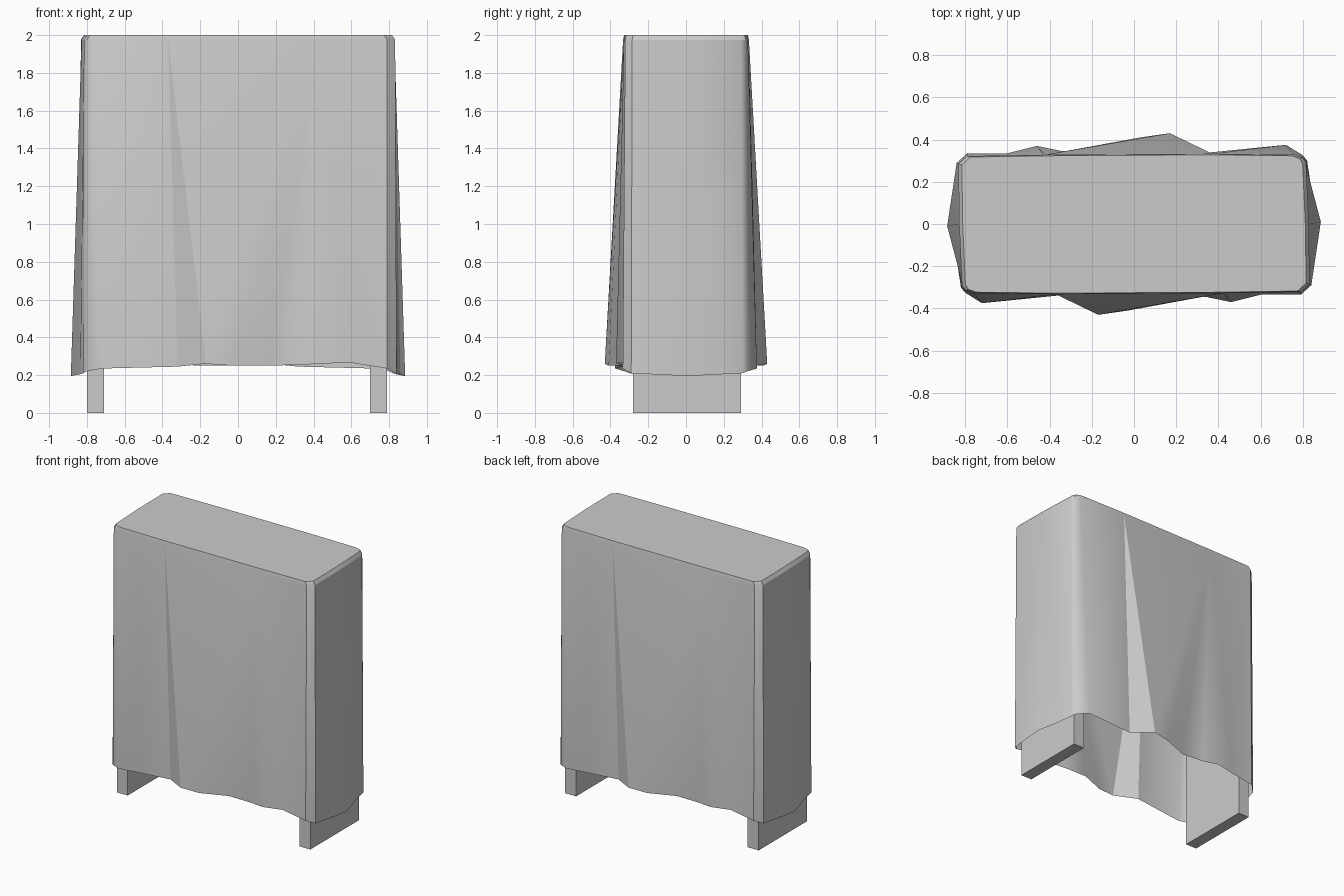
import bpy
import bmesh
import math

cube = bpy.data.objects.get("Cube")
if cube:
    bpy.data.objects.remove(cube, do_unlink=True)

# One plain grey for everything
grey = bpy.data.materials.new("plain grey")
grey.use_nodes = True
GREY = (0.6, 0.6, 0.6, 1)
grey.diffuse_color = GREY
grey.node_tree.nodes["Principled BSDF"].inputs["Base Color"].default_value = GREY


def finish(name, bm):
    mesh = bpy.data.meshes.new(name)
    bm.to_mesh(mesh)
    bm.free()
    mesh.materials.append(grey)
    obj = bpy.data.objects.new(name, mesh)
    bpy.context.collection.objects.link(obj)
    return obj


# Half of the cloth: hem point (x, y, z) and the rim point (x, y) it hangs from
left_pleat, right_pleat, end_pleat = (-0.37, -0.333), (0.42, -0.328), (0.828, 0)
half = [
    ((-0.82, -0.30, 0.21), (-0.815, -0.29)),
    ((-0.80, -0.325, 0.22), (-0.80, -0.315)),
    ((-0.72, -0.375, 0.235), (-0.76, -0.328)),
    ((-0.32, -0.335, 0.245), left_pleat),
    ((-0.17, -0.43, 0.26), left_pleat),
    ((-0.03, -0.41, 0.25), right_pleat),
    ((0.16, -0.335, 0.25), right_pleat),
    ((0.34, -0.345, 0.255), right_pleat),
    ((0.46, -0.37, 0.262), right_pleat),
    ((0.60, -0.335, 0.265), (0.43, -0.328)),
    ((0.79, -0.335, 0.235), (0.79, -0.322)),
    ((0.84, -0.29, 0.21), (0.832, -0.285)),
    ((0.885, 0.01, 0.195), end_pleat),
    ((0.835, 0.20, 0.205), end_pleat),
]

# Draped cloth: the second half is the first turned half a circle
bm = bmesh.new()
rings = [[], [], []]
for turn in (1, -1):
    for (x, y, z), (rx, ry) in half:
        rx, ry = rx * turn, ry * turn
        rings[0].append(bm.verts.new((x * turn, y * turn, z)))
        rings[1].append(bm.verts.new((rx, ry, 1.975)))
        rings[2].append(bm.verts.new((rx * 0.98, ry * 0.985, 2)))
count = len(rings[0])
for low, high in zip(rings, rings[1:]):
    for i in range(count):
        j = (i + 1) % count
        bm.faces.new((low[i], low[j], high[j], high[i]))
bm.faces.new(rings[2])
bmesh.ops.remove_doubles(bm, verts=bm.verts, dist=0.0001)
cloth = finish("draped_cloth", bm)

bpy.ops.object.select_all(action="DESELECT")
cloth.select_set(True)
bpy.context.view_layer.objects.active = cloth
bpy.ops.object.shade_smooth_by_angle(angle=math.radians(32))

# Slab legs under the cloth
for name, x in (("right_leg", -0.755), ("left_leg", 0.745)):
    bm = bmesh.new()
    bmesh.ops.create_cube(bm, size=1)
    bmesh.ops.scale(bm, vec=(0.09, 0.57, 1.95), verts=bm.verts)
    bmesh.ops.translate(bm, vec=(x, 0.005, 0.975), verts=bm.verts)
    finish(name, bm)
